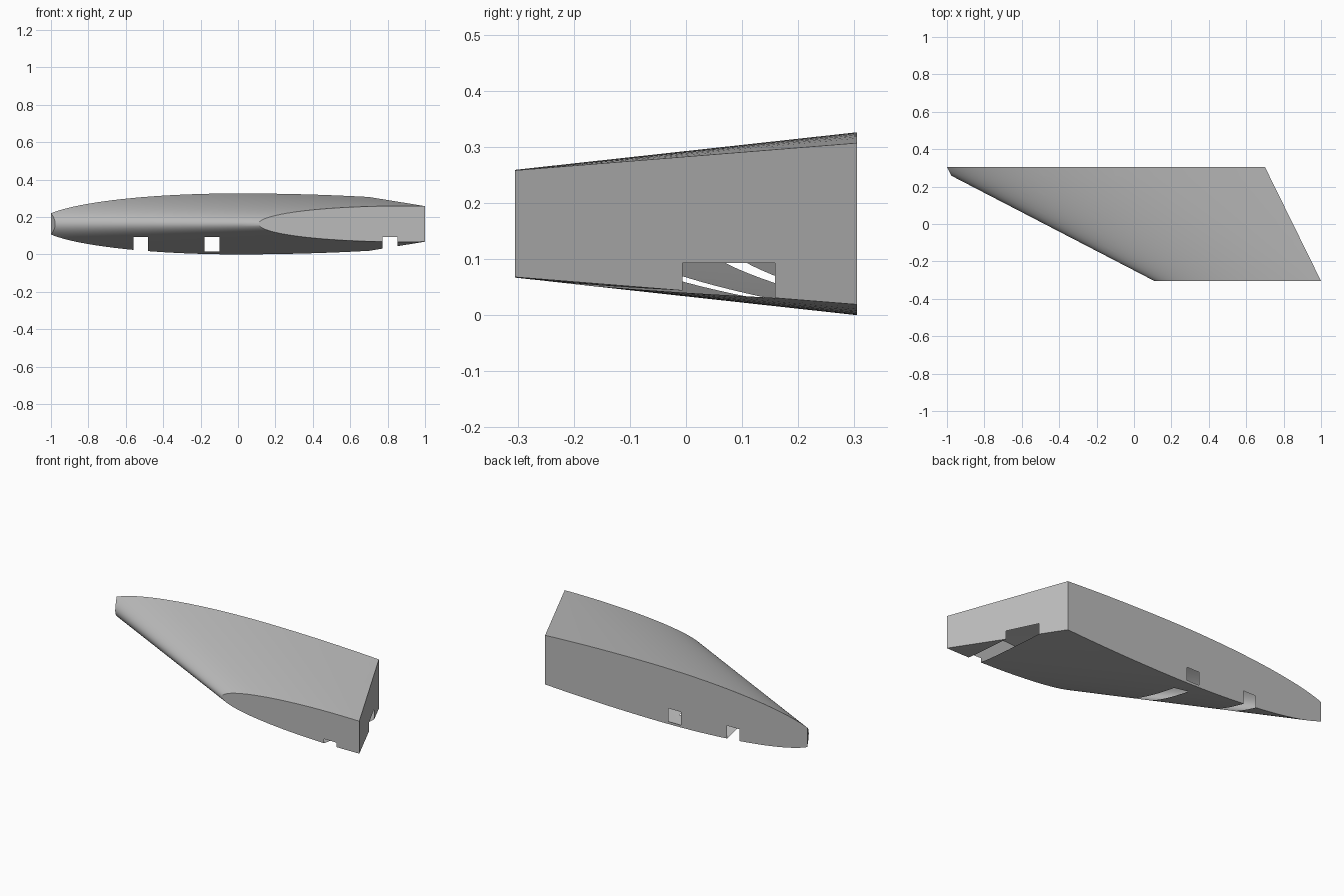
import bpy, bmesh, math
from mathutils import Vector

cube = bpy.data.objects.get("Cube")
if cube:
    bpy.data.objects.remove(cube)

MID = 0.163      # height of the symmetry plane
Y = 0.305        # half span
NOSE, REAR, SPANS = 28, 8, 12


def half_profile(nose, peak, end, thick, droop):
    """Upper half of a section: elliptical nose, gently falling rear."""
    pts = []
    for i in range(NOSE + 1):
        t = math.pi / 2 * i / NOSE
        pts.append((peak - (peak - nose) * math.cos(t), thick * math.sin(t)))
    for i in range(1, REAR + 1):
        v = i / REAR
        pts.append((peak + (end - peak) * v, thick * (1 - droop * v * v)))
    return pts


def section(half):
    """Closed outline made by mirroring the upper half."""
    upper = [(x, MID + h) for x, h in reversed(half)]
    lower = [(x, MID - h) for x, h in half[1:]]
    return upper + lower


root = section(half_profile(-1.067, 0.0, 0.70, 0.163, 0.117))
tip = section(half_profile(0.11, 0.88, 1.0, 0.096, 0.01))

# Loft the skin from the small front section to the large back section
bm = bmesh.new()
rings = []
for s in range(SPANS + 1):
    f = s / SPANS
    rings.append([bm.verts.new((a[0] + (b[0] - a[0]) * f, -Y + 2 * Y * f,
                                a[1] + (b[1] - a[1]) * f))
                  for a, b in zip(tip, root)])
count = len(root)
for lo, hi in zip(rings, rings[1:]):
    for i in range(count - 1):
        bm.faces.new((lo[i], lo[i + 1], hi[i + 1], hi[i]))
bm.faces.new(rings[0])
bm.faces.new(rings[-1])
bm.faces.new([r[0] for r in rings] + [r[-1] for r in reversed(rings)])


def cut(point, normal, clear=False):
    bmesh.ops.bisect_plane(bm, geom=bm.verts[:] + bm.edges[:] + bm.faces[:],
                           plane_co=point, plane_no=normal, clear_inner=clear)


# Trim the sharp outer corner parallel to the slanted end and cap it
cut((-1, Y, 0), (0.61, 0.30, 0), True)
bmesh.ops.holes_fill(bm, edges=[e for e in bm.edges if e.is_boundary], sides=0)
bmesh.ops.recalc_face_normals(bm, faces=bm.faces[:])

# Three spar slots opened through the hollow skin
slots = [(-0.56, -0.48), (-0.18, -0.10), (0.772, 0.853)]
LOW, HIGH = 0.016, 0.093
for z in (LOW, HIGH):
    cut((0, 0, z), (0, 0, 1))
for pair in slots:
    for x in pair:
        cut((x, 0, 0), (1, 0, 0))


def in_slot(face):
    c = face.calc_center_median()
    return LOW < c.z < HIGH and any(a < c.x < b for a, b in slots)


bmesh.ops.delete(bm, geom=[f for f in bm.faces if in_slot(f)], context='FACES')

mesh = bpy.data.meshes.new("wing_skin")
bm.to_mesh(mesh)
bm.free()
wing = bpy.data.objects.new("wing_skin", mesh)
bpy.context.scene.collection.objects.link(wing)

# Plain grey finish
grey = bpy.data.materials.new("plain_grey")
grey.use_nodes = True
colour = (0.5, 0.5, 0.5, 1)
grey.diffuse_color = colour
grey.node_tree.nodes["Principled BSDF"].inputs["Base Color"].default_value = colour
mesh.materials.append(grey)

bpy.ops.object.select_all(action='DESELECT')
wing.select_set(True)
bpy.context.view_layer.objects.active = wing
bpy.ops.object.shade_smooth_by_angle(angle=math.radians(30))
